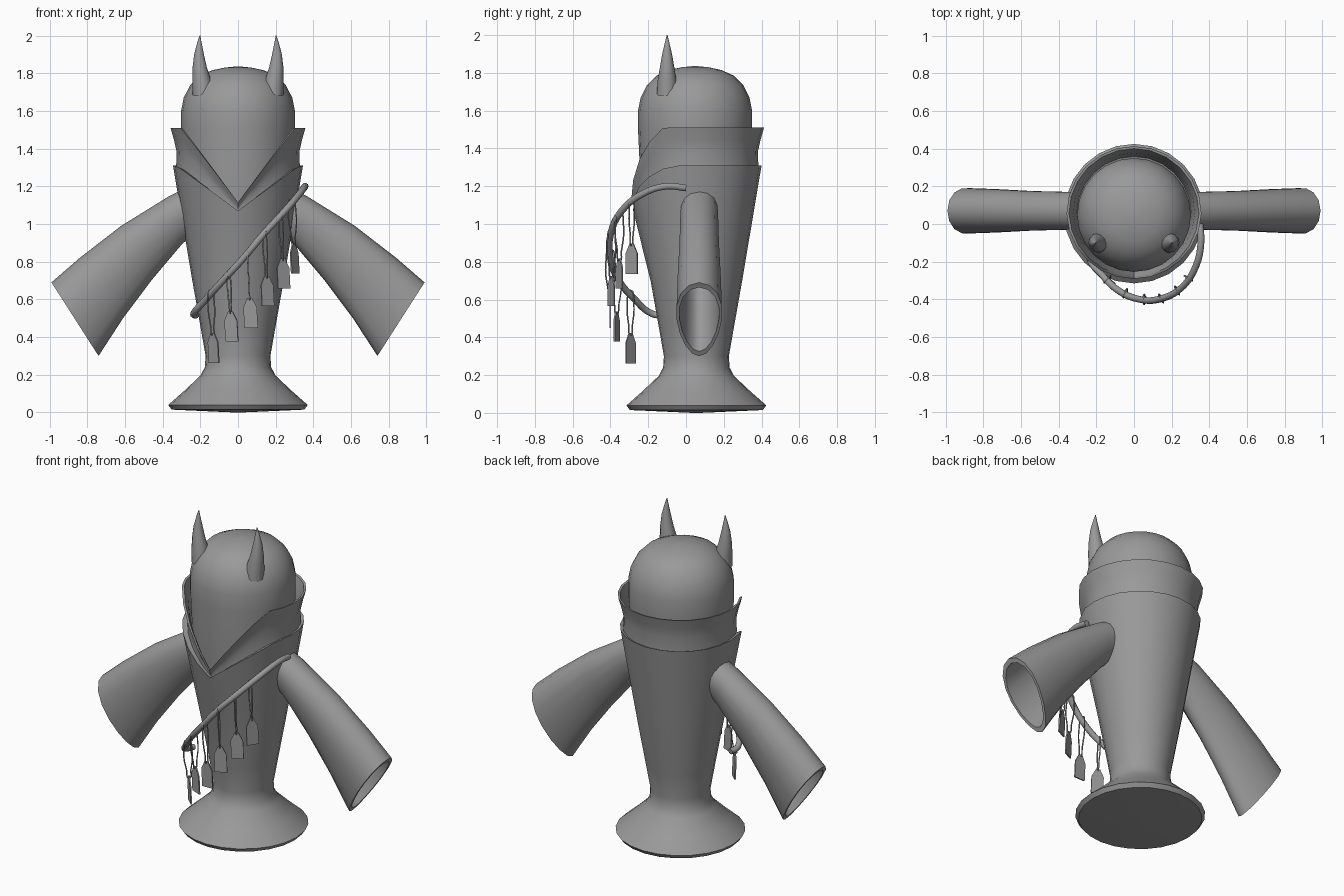
import bpy
import bmesh
from math import sin, cos, pi, radians
from mathutils import Vector

cube = bpy.data.objects.get("Cube")
if cube:
    bpy.data.objects.remove(cube, do_unlink=True)

grey = bpy.data.materials.new("plain_grey")
grey.use_nodes = True
grey.diffuse_color = (0.32, 0.32, 0.32, 1)
grey.node_tree.nodes["Principled BSDF"].inputs["Base Color"].default_value = (0.32, 0.32, 0.32, 1)

CY = 0.055   # depth of the body axis
SEG = 24


def finish(obj, angle=40):
    obj.data.materials.clear()
    obj.data.materials.append(grey)
    bpy.ops.object.select_all(action='DESELECT')
    obj.select_set(True)
    bpy.context.view_layer.objects.active = obj
    bpy.ops.object.shade_smooth_by_angle(angle=radians(angle))
    return obj


def loft(name, rings, cap_start=True, cap_end=True, angle=40):
    """Skin a list of equal-length closed rings."""
    bm = bmesh.new()
    rows = [[bm.verts.new(p) for p in ring] for ring in rings]
    n = len(rows[0])
    for a, b in zip(rows, rows[1:]):
        for i in range(n):
            j = (i + 1) % n
            bm.faces.new((a[i], a[j], b[j], b[i]))
    if cap_start:
        bm.faces.new(rows[0])
    if cap_end:
        bm.faces.new(rows[-1])
    bmesh.ops.recalc_face_normals(bm, faces=bm.faces)
    mesh = bpy.data.meshes.new(name)
    bm.to_mesh(mesh)
    bm.free()
    obj = bpy.data.objects.new(name, mesh)
    bpy.context.collection.objects.link(obj)
    return finish(obj, angle)


def tube(name, points, radius, closed=False, sides=2):
    """Round cord through the points, turned into a mesh."""
    cu = bpy.data.curves.new(name + "_path", 'CURVE')
    cu.dimensions = '3D'
    cu.bevel_depth = radius
    cu.bevel_resolution = sides
    cu.resolution_u = 4
    cu.use_fill_caps = True
    sp = cu.splines.new('BEZIER')
    sp.bezier_points.add(len(points) - 1)
    for bp, p in zip(sp.bezier_points, points):
        bp.co = p
        bp.handle_left_type = bp.handle_right_type = 'AUTO'
    sp.use_cyclic_u = closed
    tmp = bpy.data.objects.new(name + "_path", cu)
    bpy.context.collection.objects.link(tmp)
    bpy.context.view_layer.update()
    mesh = bpy.data.meshes.new_from_object(tmp.evaluated_get(bpy.context.evaluated_depsgraph_get()))
    bpy.data.objects.remove(tmp, do_unlink=True)
    obj = bpy.data.objects.new(name, mesh)
    bpy.context.collection.objects.link(obj)
    return finish(obj, 60)


ANGLES = [2 * pi * i / SEG for i in range(SEG)]   # zero points to the front


def ring(r, z, cy=CY):
    """r and z may be numbers or functions of the angle."""
    out = []
    for a in ANGLES:
        rr = r(a) if callable(r) else r
        zz = z(a) if callable(z) else z
        out.append((rr * sin(a), cy - rr * cos(a), zz))
    return out


def v_edge(low, high, slope):
    """Height of an edge that dips to a V at the front."""
    def f(a):
        return min(high, low + slope * 0.33 * abs(sin(a))) if cos(a) > 0 else high
    return f


# Body: flared foot, waist and a widening trunk with a V-shaped rim
rim = v_edge(1.07, 1.31, 0.78)


def trunk_r(z):
    return 0.172 + (z - 0.28) * 0.168


rings = [ring(r, z) for r, z in ((0.02, 0.0), (0.352, 0.015), (0.37, 0.04), (0.285, 0.115),
                                 (0.2, 0.195), (0.176, 0.24), (0.172, 0.3), (0.2, 0.46))]
for t in (0.0, 0.33, 0.67, 0.9, 1.0):
    def height(a, t=t):
        return 0.7 + (rim(a) - 0.7) * t

    def radius(a, t=t):
        return trunk_r(height(a)) + 0.03 * t * max(0, cos(a)) ** 2
    rings.append(ring(radius, height))
rings.append(ring(lambda a: trunk_r(rim(a)) - 0.045, lambda a: rim(a) - 0.02))
loft("body", rings, angle=50)

# Collar: flared band, open in a V at the front
top = v_edge(1.115, 1.51, 1.38)


def collar_ring(t, r):
    return ring(lambda a: r - 0.012 * max(0, cos(a)),
                lambda a: rim(a) - 0.05 + (top(a) - rim(a) + 0.05) * t)


loft("collar", [collar_ring(t, r) for t, r in (
    (0, 0.325), (0.2, 0.328), (0.5, 0.326), (0.75, 0.34), (1, 0.358),
    (0.99, 0.345), (0.7, 0.322), (0.4, 0.312), (0, 0.3))], False, False)

# Head: smooth dome set inside the collar
loft("head", [ring(r, z, 0.048) for r, z in (
    (0.27, 0.98), (0.288, 1.15), (0.295, 1.35), (0.302, 1.5), (0.302, 1.6), (0.288, 1.67),
    (0.255, 1.735), (0.205, 1.785), (0.14, 1.815), (0.07, 1.83), (0.01, 1.836))], angle=60)


def sleeve_ring(upper, lower, half_y, scale=1.0, side=1):
    """Egg-shaped section between an upper and a lower point in x, z."""
    u, w = Vector(upper), Vector(lower)
    mid, half = (u + w) / 2, (u - w) / 2 * scale
    out = []
    for i in range(16):
        a = 2 * pi * i / 16
        p = mid + half * cos(a)
        out.append((side * p.x, 0.07 + half_y * scale * sin(a) * (1 + 0.2 * cos(a)), p.y))
    return out


SLEEVE = [((0.22, 1.22), (0.2, 0.98), 0.09), ((0.37, 1.145), (0.3, 0.89), 0.1),
          ((0.62, 0.99), (0.46, 0.7), 0.105), ((0.84, 0.82), (0.61, 0.5), 0.115),
          ((0.99, 0.69), (0.74, 0.3), 0.12)]

for side, word in ((1, "left"), (-1, "right")):
    # Sleeve with a hollow cuff
    outer = [sleeve_ring(*s, side=side) for s in SLEEVE]
    inner = [sleeve_ring(*s, scale=0.87, side=side) for s in reversed(SLEEVE[1:])]
    loft(word + "_sleeve", outer + inner, angle=50)
    # Slightly curved horn
    horn = []
    for x, z, r in ((0.185, 1.68, 0.055), (0.192, 1.76, 0.05), (0.203, 1.83, 0.038),
                    (0.207, 1.9, 0.026), (0.205, 1.96, 0.012), (0.202, 2.0, 0.002)):
        horn.append([(side * (x + r * cos(a)), -0.1 + r * sin(a), z)
                     for a in (2 * pi * i / 12 for i in range(12))])
    loft(word + "_horn", horn, angle=60)

# Strap slung across the front
strap = [Vector(p) for p in (
    (0.35, 0.0, 1.19), (0.355, -0.1, 1.2), (0.33, -0.22, 1.165), (0.25, -0.34, 1.07),
    (0.13, -0.4, 0.94), (0.03, -0.4, 0.82), (-0.08, -0.355, 0.7), (-0.17, -0.27, 0.6),
    (-0.235, -0.18, 0.525), (-0.225, -0.12, 0.515))]
tube("strap", strap, 0.018, sides=3)


def strap_at(x):
    """Point on the strap and its level direction at a given x."""
    for p, q in zip(strap[2:], strap[3:]):
        if q.x <= x <= p.x:
            d = p - q
            return q + d * ((x - q.x) / d.x), Vector((d.x, d.y, 0)).normalized()


# Hanging tags: cord loop and a pointed plate
for i, (x, drop) in enumerate(((-0.145, 0.24), (-0.05, 0.23), (0.05, 0.27),
                               (0.14, 0.26), (0.225, 0.26), (0.285, 0.25))):
    p, along = strap_at(x)
    out = Vector((along.y, -along.x, 0))
    down = Vector((0.05, 0, -1)).normalized()
    start = p - down * 0.022
    loop = [start, start + out * 0.024 + down * 0.07, start + out * 0.012 + down * drop * 0.8,
            start + down * drop, start - out * 0.012 + down * drop * 0.8,
            start - out * 0.024 + down * 0.07]
    tube("tag_cord_%d" % (i + 1), loop, 0.004, closed=True, sides=1)
    tip = start + down * (drop - 0.012)
    face = [tip + along * u + down * v for u, v in
            ((-0.012, 0), (0.012, 0), (0.036, 0.05), (0.036, 0.16), (-0.036, 0.16), (-0.036, 0.05))]
    loft("tag_%d" % (i + 1), [[q + out * 0.004 for q in face], [q - out * 0.004 for q in face]],
         angle=20)
